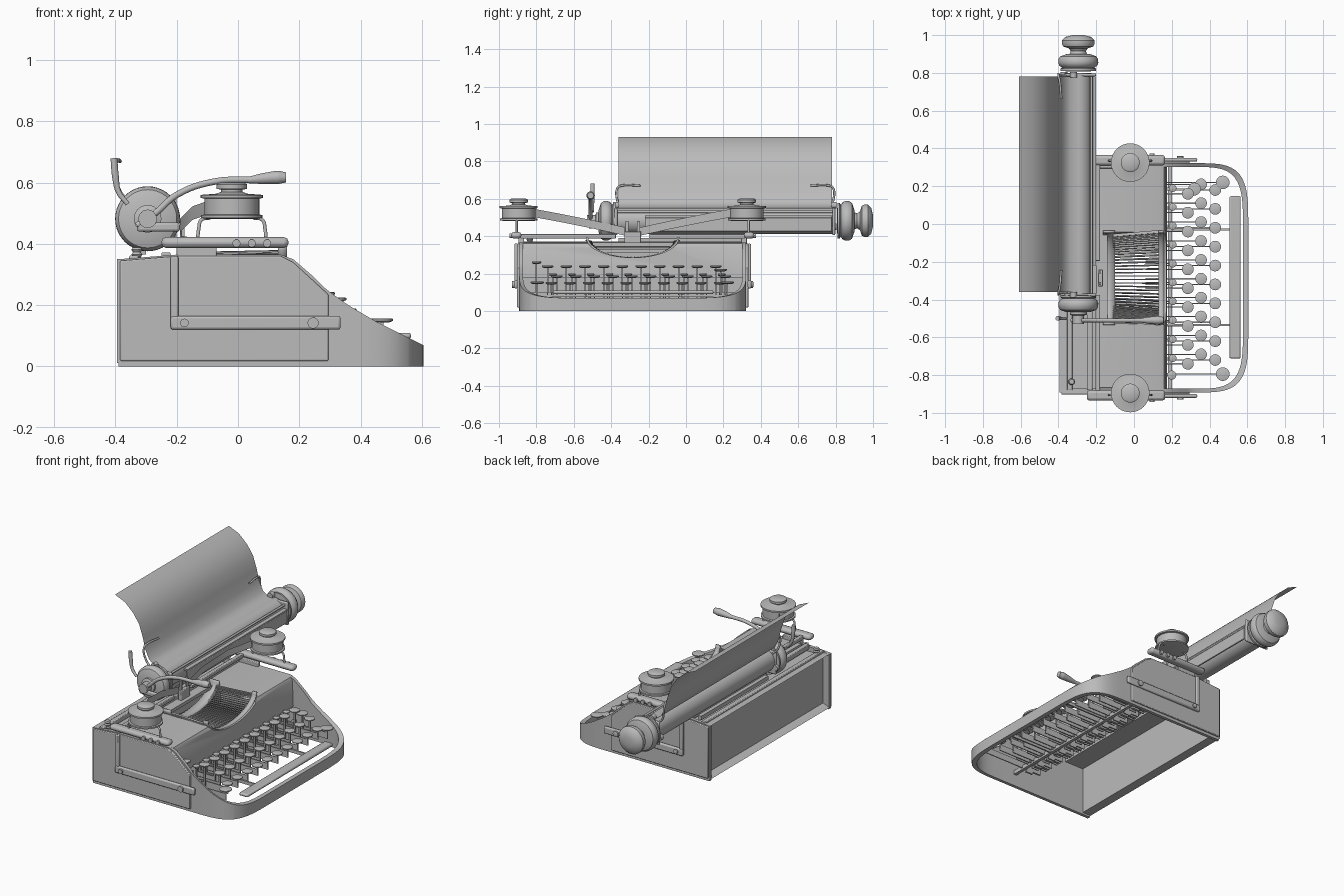
import bpy, bmesh, math
from mathutils import Vector

old = bpy.data.objects.get("Cube")
if old:
    bpy.data.objects.remove(old)

grey = bpy.data.materials.new("plain_grey")
grey.use_nodes = True
grey.diffuse_color = (0.5, 0.5, 0.5, 1)
grey.node_tree.nodes["Principled BSDF"].inputs["Base Color"].default_value = (0.5, 0.5, 0.5, 1)
MID = -0.285          # centre line of the machine body along y
SIDES = (-1, 1)


def make(name, bm, smooth=True):
    bmesh.ops.recalc_face_normals(bm, faces=bm.faces)
    me = bpy.data.meshes.new(name)
    bm.to_mesh(me)
    bm.free()
    ob = bpy.data.objects.new(name, me)
    bpy.context.collection.objects.link(ob)
    me.materials.append(grey)
    if smooth:
        bpy.ops.object.select_all(action='DESELECT')
        ob.select_set(True)
        bpy.context.view_layer.objects.active = ob
        bpy.ops.object.shade_smooth_by_angle(angle=math.radians(35))
    return ob


def add_box(bm, x, y, z):
    vs = [bm.verts.new((a, b, c)) for a in x for b in y for c in z]
    for f in ((0, 1, 3, 2), (4, 5, 7, 6), (0, 1, 5, 4), (2, 3, 7, 6), (0, 2, 6, 4), (1, 3, 7, 5)):
        bm.faces.new([vs[i] for i in f])


def box(name, x, y, z, bevel=0):
    bm = bmesh.new()
    add_box(bm, x, y, z)
    ob = make(name, bm)
    if bevel:
        b = ob.modifiers.new("soft_edges", 'BEVEL')
        b.width, b.segments = bevel, 2
    return ob


def add_lathe(bm, profile, centre, axis='z', n=32):
    # profile is a list of (radius, distance along axis)
    rings = []
    for r, t in profile:
        ring = []
        for i in range(n):
            a = 2 * math.pi * i / n
            u, v = r * math.cos(a), r * math.sin(a)
            off = {'z': (u, v, t), 'y': (u, t, v), 'x': (t, u, v)}[axis]
            ring.append(bm.verts.new(Vector(centre) + Vector(off)))
        rings.append(ring)
    for p, q in zip(rings, rings[1:]):
        for i in range(n):
            bm.faces.new((p[i], p[(i + 1) % n], q[(i + 1) % n], q[i]))
    bm.faces.new(rings[0])
    bm.faces.new(rings[-1])


def lathe(name, profile, centre, axis='z', n=32):
    bm = bmesh.new()
    add_lathe(bm, profile, centre, axis, n)
    return make(name, bm)


def prism(name, pts, y0, y1, bevel=0):
    # extrudes an x-z outline along y
    bm = bmesh.new()
    face = bm.faces.new([bm.verts.new((x, y0, z)) for x, z in pts])
    ext = bmesh.ops.extrude_face_region(bm, geom=[face])
    bmesh.ops.translate(bm, vec=(0, y1 - y0, 0), verts=[v for v in ext["geom"] if isinstance(v, bmesh.types.BMVert)])
    ob = make(name, bm)
    if bevel:
        b = ob.modifiers.new("soft_edges", 'BEVEL')
        b.width, b.segments, b.limit_method = bevel, 2, 'ANGLE'
    return ob


def tube(name, pts, radius, radii=None):
    cu = bpy.data.curves.new(name, 'CURVE')
    cu.dimensions, cu.bevel_depth, cu.bevel_resolution = '3D', radius, 3
    cu.use_fill_caps, cu.resolution_u = True, 6
    sp = cu.splines.new('BEZIER')
    sp.bezier_points.add(len(pts) - 1)
    for i, (bp, p) in enumerate(zip(sp.bezier_points, pts)):
        bp.co, bp.handle_left_type, bp.handle_right_type = p, 'AUTO', 'AUTO'
        bp.radius = radii[i] if radii else 1
    cu.materials.append(grey)
    bpy.context.collection.objects.link(bpy.data.objects.new(name, cu))


def ribbon_surface(name, edge_a, edge_b):
    bm = bmesh.new()
    a, b = [bm.verts.new(p) for p in edge_a], [bm.verts.new(p) for p in edge_b]
    for i in range(len(a) - 1):
        bm.faces.new((a[i], a[i + 1], b[i + 1], b[i]))
    return make(name, bm)


# Body wall: rounded plan outline with a height that follows the side profile
HEIGHT = [(-.39, .35), (-.2, .365), (.14, .365), (.18, .35), (.25, .29), (.29, .25), (.36, .2), (.45, .147), (.61, .067)]


def wall_height(x):
    for (x0, z0), (x1, z1) in zip(HEIGHT, HEIGHT[1:]):
        if x <= x1:
            return z0 + (z1 - z0) * (x - x0) / (x1 - x0)
    return HEIGHT[-1][1]


def outline(half, front, rx, ry):
    # the bowed front is a quarter superellipse: stepped in x first, then in y
    steps = [.07 * i for i in range(13)]
    unit = [(f, (1 - f ** 4) ** .25) for f in steps]
    unit += [(v, u) for u, v in reversed(unit)]
    arc = [(front - rx + rx * u, half - ry + ry * v) for u, v in unit]
    right = [(x, half) for x, z in HEIGHT[:-4]] + [(.285, half)] + arc
    return [(x, MID + d) for x, d in right] + [(x, MID - d) for x, d in reversed(right)]


bm = bmesh.new()
rows = []
for (xo, yo), (xi, yi) in zip(outline(.607, .605, .3, .36), outline(.587, .577, .28, .35)):
    h = wall_height(xo)
    rows.append([bm.verts.new(p) for p in ((xo, yo, 0), (xo, yo, h), (xi, yi, h), (xi, yi, 0))])
for p, q in zip(rows, rows[1:]):
    for i in range(4):
        bm.faces.new((p[i], p[(i + 1) % 4], q[(i + 1) % 4], q[i]))
bm.faces.new(rows[0])
bm.faces.new(rows[-1])
make("body_wall", bm)

# Recessed rear panel
bm = bmesh.new()
add_box(bm, (-.395, -.335), (MID - .607, MID + .607), (.012, .35))
back = min(bm.faces, key=lambda f: f.calc_center_median().x)
bmesh.ops.inset_region(bm, faces=[back], thickness=.02)
bmesh.ops.inset_region(bm, faces=[back], thickness=.025, depth=-.045)
make("rear_panel", bm)

# Hood with the elliptical basket opening, and the carriage bed
hood = prism("hood", [(-.2, .345), (-.2, .365), (.13, .367), (.158, .36), (.17, .34), (.176, .18), (.162, .18), (.155, .33), (.13, .345)],
             MID - .59, MID + .59)
cut = lathe("basket_cutter", [(.255, -.14), (.255, .3)], (0, MID, 0), 'x', 48)
cut.scale.z = .45
cut.location.z = .4
cut.hide_render = True
cut.hide_set(True)
mod = hood.modifiers.new("opening", 'BOOLEAN')
mod.object, mod.operation, mod.solver = cut, 'DIFFERENCE', 'EXACT'
prism("carriage_bed", [(-.34, .31), (-.34, .33), (-.2, .33), (-.2, .31)], MID - .59, MID + .59)

# Type basket: fanned type bars and the segment block
bm = bmesh.new()
N = 38
for i in range(N):
    a = math.pi * (1.04 + .92 * i / (N - 1))
    c, s = math.cos(a), math.sin(a)
    p, q = Vector((-.11, MID + .22 * c, .385 + .1 * s)), Vector((.13, MID + .24 * c, .39 + .1 * s))
    w = Vector((0, -s, c)) * .0025
    d = Vector((0, c, s)) * .014
    vs = [bm.verts.new(e + w * k + d * m) for e in (p, q) for k, m in ((-1, 0), (1, 0), (1, 1), (-1, 1))]
    for f in ((0, 1, 2, 3), (4, 5, 6, 7), (0, 1, 5, 4), (1, 2, 6, 5), (2, 3, 7, 6), (3, 0, 4, 7)):
        bm.faces.new([vs[k] for k in f])
make("type_bars", bm, False)
arc = [(MID + .25 * math.cos(a), .395 + .12 * math.sin(a)) for a in [math.pi * (1 + i / 24) for i in range(25)]]
for name, x0, x1 in (("segment_block", -.165, -.1), ("basket_rim", .13, .16)):
    rim = ribbon_surface(name, [(x0, y, z) for y, z in arc], [(x1, y, z) for y, z in arc])
    rim.modifiers.new("thickness", 'SOLIDIFY').thickness = .012

# Type guide in the middle
box("type_guide", (-.19, -.165), (MID - .045, MID + .045), (.34, .425), .004)
for s in SIDES:
    box("guide_prong", (-.185, -.175), (MID + s * .03 - .008, MID + s * .03 + .008), (.42, .48))

# Side fittings, mirrored across the centre line
spool = [(.085, 0), (.1, .003), (.1, .012), (.09, .014), (.09, .066), (.102, .068), (.102, .078), (.05, .082),
         (.035, .088), (.035, .095), (.05, .098), (.05, .112), (.04, .118)]
for s in SIDES:
    def Y(a, b):
        return tuple(sorted((MID + s * a, MID + s * b)))
    plate = [(-.385, .018), (-.385, .345), (-.2, .36), (.14, .36), (.18, .34), (.295, .235), (.295, .018)]
    prism("side_plate", plate, *Y(.6, .618), bevel=.004)
    box("strip_upright", (-.22, -.195), Y(.615, .632), (.125, .36), .005)
    box("strip_lower", (-.22, .335), Y(.615, .635), (.12, .165), .008)
    for x, r in ((-.175, .014), (.245, .018)):
        lathe("strip_screw", [(r, -.008), (r, .006), (r * .7, .008)], (x, MID + s * .637, .142), 'y', 20)
    box("spool_rail", (-.25, .165), Y(.595, .65), (.387, .422), .015)
    box("rail_foot", (-.2, -.07), Y(.58, .61), (.35, .39), .004)
    for x in (-.005, .045, .095):
        lathe("rail_screw", [(.013, -.006), (.013, .006)], (x, MID + s * .652, .402), 'y', 16)
    lathe("ribbon_spool", spool, (-.02, MID + s * .61, .482))
    for k in SIDES:
        tube("spool_leg", [(-.02 + k * d, MID + s * .62, z) for d, z in ((.112, .415), (.108, .45), (.1, .478), (.07, .485))], .006)
    path = [(-.08, .535, .525), (-.15, .4, .5), (-.19, .2, .46), (-.185, .04, .425)]
    ribbon_surface("ink_ribbon", [(x, MID + s * d, z + .022) for x, d, z in path], [(x, MID + s * d, z - .022) for x, d, z in path])
    box("front_guide_bar", (-.205, -.18), Y(.09, .6), (.388, .412), .004)

# Carriage rails and bed details
for x, z in ((-.355, .35), (-.25, .36)):
    box("carriage_rail", (x, x + .03), (MID - .595, MID + .595), (z - .02, z + .012), .004)
box("rack_bar", (-.325, -.3), (-.36, .31), (.365, .39))
lathe("feed_screw", [(.018 if i % 2 else .013, i * .008) for i in range(9)], (-.33, MID - .55, .325), 'z', 16)

# Platen, carriage ends and knobs
AX, AZ = -.295, .482
lathe("platen", [(.07, -.37), (.07, .8)], (AX, 0, AZ), 'y', 48)
ring = [(.06, 0), (.095, .003), (.095, .014), (.085, .02), (.1, .03), (.106, .045), (.105, .065), (.095, .08), (.06, .092)]
lathe("right_collar", [(r, .808 + t) for r, t in ring], (AX, 0, AZ), 'y', 40)
lathe("left_collar", [(r, -.375 - t) for r, t in ring], (AX, 0, AZ), 'y', 40)
lathe("right_knob", [(.05, .89), (.04, .915), (.05, .93), (.08, .94), (.087, .955), (.086, .972), (.07, .99), (.03, 1.0)],
      (AX, 0, AZ), 'y', 40)
lathe("left_hub", [(.045, -.46), (.045, -.48), (.03, -.485), (.03, -.53)], (AX, 0, AZ), 'y', 24)
for y in (-.375, .79):
    box("carriage_end", (-.37, -.2), (y - .008, y + .008), (.405, .55), .006)
    for x, z in ((-.37, .45), (-.32, .565)):
        lathe("end_screw", [(.018, -.014), (.018, .014)], (x, y, z), 'y', 16)
box("scale_plate", (-.21, -.2), (-.22, .78), (.425, .5), .003)
box("scale_lip", (-.225, -.2), (-.22, .78), (.5, .51))
tube("bail_rod", [(-.225, -.37, .53), (-.225, .79, .53)], .007)

# Paper sheet and paper fingers
sheet = [(-.295, .554), (-.335, .557), (-.37, .582), (-.398, .64), (-.415, .71), (-.44, .785), (-.48, .845), (-.54, .9), (-.61, .93)]
ribbon_surface("paper", [(x, -.36, z) for x, z in sheet], [(x, .78, z) for x, z in sheet])
for y, s in ((-.365, 1), (.785, -1)):
    tube("paper_finger", [(-.355, y, .54), (-.385, y, .57), (-.4, y, .66), (-.395, y + s * .02, .67), (-.385, y + s * .12, .67)], .006)
tube("release_lever", [(-.36, -.5, .53), (-.39, -.5, .57), (-.4, -.5, .62), (-.405, -.5, .68)], .013, [.6, .7, .9, .9])

# Line-return lever with a swollen grip
tube("return_lever", [(-.33, -.51, .46), (-.27, -.51, .5), (-.2, -.51, .56), (-.08, -.51, .603), (.05, -.51, .61)], .011)
tube("lever_grip", [(.03, -.51, .608), (.08, -.51, .613), (.13, -.51, .617), (.157, -.51, .617)], .023, [.45, .8, 1, .75])
box("lever_bracket", (-.33, -.19), (-.52, -.5), (.44, .47), .008)

# Keys, each with a stem and a deep lever running back to the hood
keys = [(x, -.74 + off + .1 * i, z, r) for x, z, off, r in ((.205, .2, .03, .02), (.285, .243, 0, .031), (.355, .19, .05, .031),
                                                            (.43, .155, .02, .031)) for i in range(10)]
keys += [(.47, .22, .157, .036), (.47, -.795, .157, .036), (.32, .185, .225, .034), (.2, -.8, .265, .024)]
caps, levers = bmesh.new(), bmesh.new()
for x, y, z, r in keys:
    add_lathe(caps, [(r * .6, -.014), (r, -.008), (r, -.002), (r * .85, 0)], (x, y, z), 'z', 20)
    add_box(levers, (x - .005, x + .005), (y - .004, y + .004), (.1, z - .01))
    add_box(levers, (.06, x + .005), (y - .003, y + .003), (.085, .125))
    add_box(levers, (.12, .17), (y - .003, y + .003), (.07, .15))
make("key_caps", caps)
make("key_levers", levers, False)
box("key_comb", (.18, .2), (MID - .587, MID + .587), (.075, .1))

# Space bar on two arms
box("space_bar", (.505, .565), (-.712, .147), (.09, .11), .008)
for y in (-.535, -.03):
    box("space_arm", (.15, .53), (y - .005, y + .005), (.075, .095))
